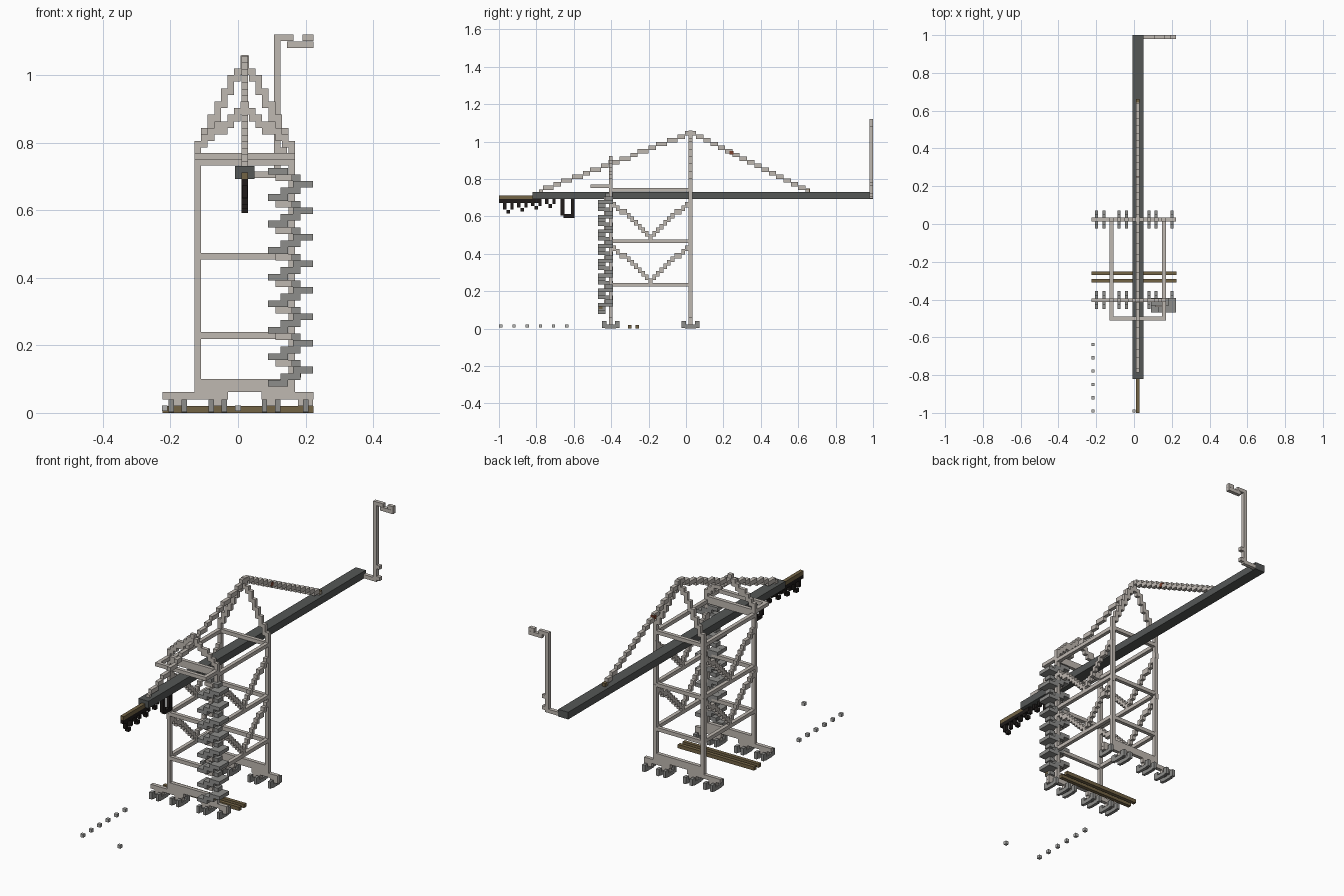
import bpy, bmesh
from mathutils import Vector, Matrix

cube = bpy.data.objects.get("Cube")
if cube:
    bpy.data.objects.remove(cube)

U = 0.0195            # block size
MID = 0.02            # centre line of boom and cables
LEGS_X = (-0.119, 0.159)
FRONT_Y, REAR_Y = -0.403, 0.024


def material(name, r, g, b):
    m = bpy.data.materials.new(name)
    m.use_nodes = True
    m.diffuse_color = (r, g, b, 1)
    m.node_tree.nodes["Principled BSDF"].inputs["Base Color"].default_value = (r, g, b, 1)
    return m


STEEL = material("warm light grey", 0.52, 0.48, 0.44)
STAIR = material("mid grey", 0.27, 0.27, 0.26)
BOOM = material("dark grey", 0.09, 0.096, 0.094)
BLACK = material("black", 0.014, 0.011, 0.010)
BROWN = material("olive brown", 0.17, 0.125, 0.06)
RED = material("rust red", 0.2, 0.05, 0.025)
PALE = material("pale grey", 0.45, 0.45, 0.44)


def part(name, mat, boxes):
    """Joins boxes, each given as (low corner, high corner), into one object."""
    bm = bmesh.new()
    for lo, hi in boxes:
        lo, hi = Vector(lo), Vector(hi)
        mtx = Matrix.Translation((lo + hi) / 2) @ Matrix.Diagonal((*(hi - lo), 1))
        bmesh.ops.create_cube(bm, size=1, matrix=mtx)
    mesh = bpy.data.meshes.new(name)
    bm.to_mesh(mesh)
    bm.free()
    mesh.materials.append(mat)
    obj = bpy.data.objects.new(name, mesh)
    bpy.context.collection.objects.link(obj)
    return obj


def bar(a, b, w=U):
    """Box around the axis-aligned centre line a to b."""
    h = Vector((w, w, w)) / 2
    a, b = Vector(a), Vector(b)
    lo = Vector(map(min, a, b)) - h
    hi = Vector(map(max, a, b)) + h
    return lo, hi


def block(c, size=(U, U, U)):
    c, h = Vector(c), Vector(size) / 2
    return c - h, c + h


def staircase(a, b, size=(U, U, U)):
    """Row of blocks stepping along a slanted line."""
    a, b = Vector(a), Vector(b)
    d = b - a
    n = max(1, round(max(map(abs, d)) / U))
    return [block(a + Vector(round(c * i / n / U) * U for c in d), size)
            for i in range(n + 1)]


# Portal legs and cross bars
for y, end in ((FRONT_Y, "front"), (REAR_Y, "rear")):
    for x, side in zip(LEGS_X, ("right", "left")):
        part(f"{end}_{side}_leg", STEEL, [bar((x, y, 0.08), (x, y, 0.78))])
    part(f"{end}_cross_bars", STEEL,
         [bar((LEGS_X[0], y, z), (LEGS_X[1], y, z)) for z in (0.229, 0.463, 0.742)])

# Side bars and V braces
mid_y = (FRONT_Y + REAR_Y) / 2
for x, side in zip(LEGS_X, ("right", "left")):
    part(f"{side}_side_bars", STEEL,
         [bar((x, FRONT_Y, z), (x, REAR_Y, z)) for z in (0.234, 0.467, 0.742)])
    braces = []
    for z in (0.254, 0.487):
        for y in (FRONT_Y, REAR_Y):
            braces += staircase((x, mid_y, z), (x, y, z + 0.2), (U, U, 1.5 * U))
    part(f"{side}_v_braces", STEEL, braces)

# Upper platform frame in front of the portal
part("upper_platform_frame", STEEL,
     [bar((LEGS_X[0], -0.5, 0.76), (LEGS_X[1], -0.5, 0.76)),
      bar((LEGS_X[0], FRONT_Y, 0.76), (LEGS_X[1], FRONT_Y, 0.76))]
     + [bar((x, -0.5, 0.76), (x, FRONT_Y, 0.76)) for x in LEGS_X])

# A-frames over the portal
for y, top, end in ((FRONT_Y, 0.9, "front"), (REAR_Y, 1.04, "rear")):
    boxes = [block((MID, y, top), (U, U, 2 * U))]
    for x in LEGS_X:
        boxes += staircase((x, y, 0.785), (MID, y, top), (U, U, 2 * U))
    part(f"{end}_a_frame", STEEL, boxes)

# Boom and trolley rail
part("boom", BOOM, [((MID - 1.5 * U, -0.82, 0.692), (MID + 1.5 * U, 1, 0.73))])
part("trolley_rail", BROWN, [((MID - U / 2, -1, 0.692), (MID + U / 2, -0.82, 0.712))])
part("rail_underside", BLACK, [((MID - U / 2, -1, 0.672), (MID + U / 2, -0.78, 0.692))])

# Festoon cable loops under the rail
loops = []
for i, y in enumerate((-0.95, -0.875, -0.8, -0.725)):
    low = 0.625 + 0.01 * i
    for dy in (-U, U):
        loops.append(bar((MID, y + dy, low + U), (MID, y + dy, 0.685), 0.017))
    loops.append(block((MID, y, low), (U, U, U)))
for y in (-0.66, -0.605):
    loops.append(bar((MID, y, 0.615), (MID, y, 0.69)))
loops.append(bar((MID, -0.645, 0.602), (MID, -0.605, 0.602)))
part("festoon_cables", BLACK, loops)

# Stay cables
part("front_stay", STEEL, staircase((MID, REAR_Y, 1.045), (MID, -0.78, 0.737), (U, U, 1.2 * U)))
part("rear_stay", STEEL, staircase((MID, REAR_Y, 1.045), (MID, 0.64, 0.737), (U, U, 1.2 * U)))
part("rear_stay_anchor", BROWN, [block((MID, 0.652, 0.738))])
part("stay_marker", RED, [block((MID, 0.243, 0.94), (U * 1.05, U, U * 1.05))])

# Mast at the boom end
part("end_mast", STEEL, [
    bar((0.05, 0.99, 0.705), (0.116, 0.99, 0.705)),
    bar((0.116, 0.99, 0.705), (0.116, 0.99, 1.11)),
    bar((0.116, 0.99, 1.11), (0.155, 0.99, 1.11)),
    bar((0.155, 0.99, 1.09), (0.213, 0.99, 1.09)),
    bar((0.2, 0.99, 1.11), (0.213, 0.99, 1.11)),
    block((0.135, 0.99, 0.715)), block((0.135, 0.99, 0.775))])

# Sill beams, bogies and wheels
for y, end in ((FRONT_Y, "front"), (REAR_Y, "rear")):
    part(f"{end}_sill_beam", STEEL,
         [((LEGS_X[0] - U / 2, y - U / 2, 0.062), (LEGS_X[1] + U / 2, y + U / 2, 0.1))])
    bogie, wheels = [], []
    for x0, x1 in ((-0.224, -0.03), (0.07, 0.223)):
        bogie.append(((x0, y - U / 2, 0.04), (x1, y + U / 2, 0.062)))
    for x in (-0.178, -0.06, 0.098, 0.2):
        bogie.append(((x - 0.022, y - U / 2, 0.02), (x + 0.022, y + U / 2, 0.04)))
        for dx in (-U, U) if x < 0.19 else (0,):
            for dy in (-0.035, 0.035):
                wheels.append(block((x + dx, y + dy, 0.022), (0.016, 0.024, 0.036)))
            wheels.append(block((x + dx, y, 0.011), (0.016, 0.06, 0.02)))
    part(f"{end}_bogies", STEEL, bogie)
    part(f"{end}_wheels", STAIR, wheels)

# Zigzag stair tower
treads, rails = [], []
for i in range(8):
    z = 0.088 + i * 0.0785
    for k, x in enumerate((0.118, 0.155, 0.192)):
        treads.append(block((x, -0.45, z + k * U), (3 * U, 2 * U, U)))
        treads.append(block((0.31 - x, -0.411, z + (k + 2) * U), (3 * U, 2 * U, U)))
    rails.append(block((0.135, -0.43, z + 3 * U), (2.5 * U, U, U)))
part("stair_tower", STAIR, treads)
part("stair_landing_beams", STEEL, rails)
part("stair_foot", BROWN, [block((0.176, -0.455, 0.115))])

# Ground rails and marker posts
for y, end in ((-0.3, "front"), (-0.26, "rear")):
    part(f"{end}_ground_rail", BROWN, [bar((-0.214, y, 0.01), (0.214, y, 0.01))])
spots = [(-0.217, -0.99 + 0.0705 * i) for i in range(6)] + [(0.0, -0.99)]
part("marker_posts", PALE, [block((x, y, 0.014), (0.017, 0.017, 0.017)) for x, y in spots])
